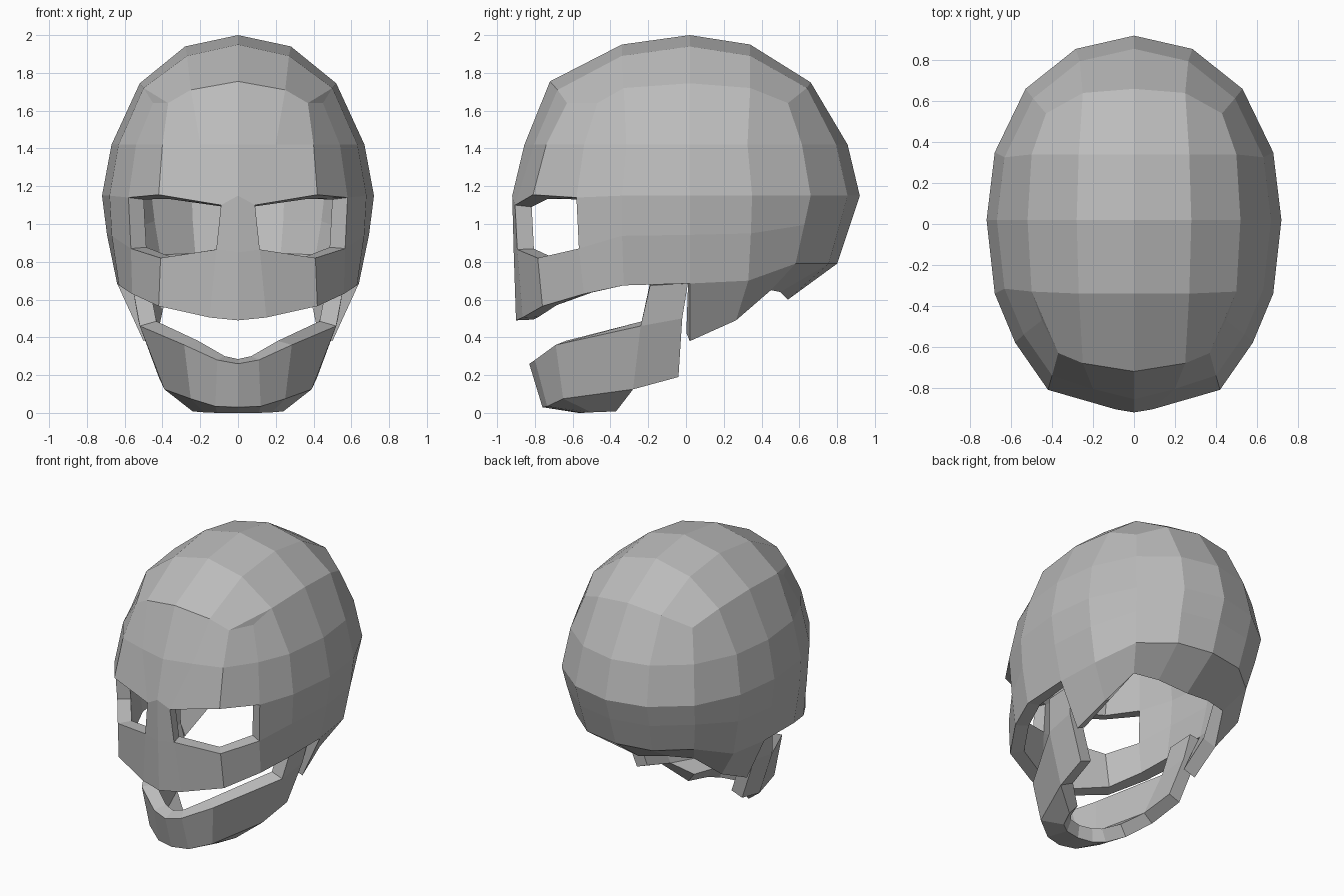
import bpy
import bmesh
from mathutils import Vector

if "Cube" in bpy.data.objects:
    bpy.data.objects.remove(bpy.data.objects["Cube"])

grey = bpy.data.materials.new("plain grey")
grey.diffuse_color = (0.5, 0.5, 0.5, 1)
grey.use_nodes = True
grey.node_tree.nodes["Principled BSDF"].inputs["Base Color"].default_value = grey.diffuse_color


def shell(name, pts, faces, centre, thickness):
    """Half surface -> outward normals -> mirrored and thickened inward."""
    bm = bmesh.new()
    v = {k: bm.verts.new(p) for k, p in pts.items()}
    for f in faces:
        bm.faces.new([v[k] for k in f])
    bmesh.ops.recalc_face_normals(bm, faces=bm.faces)
    bm.normal_update()
    c = Vector(centre)
    if sum(f.normal.dot(f.calc_center_median() - c) for f in bm.faces) < 0:
        bmesh.ops.reverse_faces(bm, faces=bm.faces)
    me = bpy.data.meshes.new(name)
    bm.to_mesh(me)
    bm.free()
    me.materials.append(grey)
    ob = bpy.data.objects.new(name, me)
    bpy.context.collection.objects.link(ob)
    m = ob.modifiers.new("mirror", 'MIRROR')
    m.use_clip = True
    s = ob.modifiers.new("thickness", 'SOLIDIFY')
    s.thickness = thickness
    s.offset = -1
    s.use_even_offset = True


# Helmet rings, each running from front centre (column 0) to back centre (9)
crown = [(0, -.72, 1.755), (.25, -.68, 1.71), (.37, -.63, 1.64), (.45, -.47, 1.64),
         (.5, -.33, 1.72), (.52, .02, 1.745), (.5, .34, 1.72), (.43, .54, 1.64),
         (.25, .64, 1.72), (0, .66, 1.75)]
widest = [(0, -.92, 1.15), (.09, -.905, 1.10), (.42, -.81, 1.155), (.58, -.58, 1.14),
          (.68, -.34, 1.15), (.72, .02, 1.15), (.68, .35, 1.15), (.53, .66, 1.15),
          (.285, .855, 1.15), (0, .92, 1.15)]
edge = [(0, -.90, .49), (.15, -.865, .505), (.42, -.76, .565), (.56, -.54, .63),
        (.63, -.33, .675), (.64, .02, .685), (.61, .33, .70), (.47, .58, .79),
        (.26, .755, .79), (0, .80, .79)]
temple = [(x * .93, y * .93, 1.42) for x, y, z in widest]
temple[1:3] = [(.2, -.805, 1.42), (.40, -.74, 1.42)]
cheek = [((a[0] + b[0]) * .51, (a[1] + b[1]) * .505, (a[2] + b[2]) / 2 + .025)
         for a, b in zip(widest, edge)]
cheek[:4] = [(0, -.912, .85), (.115, -.893, .865), (.41, -.785, .82), (.567, -.567, .87)]
nape = {5: (.50, .02, .38), 6: (.47, .265, .49), 7: (.38, .45, .65),
        8: (.21, .50, .64), 9: (0, .54, .60)}

pts, faces = {}, []
for r, ring in enumerate([crown, temple, widest, cheek, edge]):
    for c, p in enumerate(ring):
        pts[r, c] = p
pts.update({(5, c): p for c, p in nape.items()})
for r in range(5):
    for c in range(9):
        eye_hole = r == 2 and c in (1, 2)
        if not eye_hole and (r + 1, c) in pts:
            faces.append([(r, c), (r, c + 1), (r + 1, c + 1), (r + 1, c)])

# Top of the skull
for i, (y, h) in enumerate([(-.34, 1.95), (.02, 2.0), (.34, 1.95)]):
    pts["mid", i] = (0, y, h)
    pts["off", i] = (.28 if i == 1 else .27, y, h - .06)
for i in range(2):
    faces += [[("mid", i), ("off", i), ("off", i + 1), ("mid", i + 1)],
              [("off", i), (0, 4 + i), (0, 5 + i), ("off", i + 1)]]
faces += [[(0, 0), (0, 1), ("off", 0), ("mid", 0)],
          [(0, 1), (0, 2), (0, 4), ("off", 0)], [(0, 2), (0, 3), (0, 4)],
          [("mid", 2), ("off", 2), (0, 8), (0, 9)],
          [("off", 2), (0, 6), (0, 7), (0, 8)]]
shell("helmet_shell", pts, faces, (0, 0, 1.15), .09)

# Jaw guard: top edge, bottom edge and under-chin lip, then the hinge post
top = [(0, -.83, .26), (.11, -.80, .28), (.285, -.69, .36), (.52, -.24, .46), (.53, -.02, .50)]
low = [(0, -.76, .03), (.12, -.735, .035), (.25, -.65, .075), (.39, -.28, .125), (.42, -.04, .19)]
lip = [(0, -.57, 0), (.11, -.55, 0), (.18, -.50, .003), (.24, -.37, .008)]
jp = {(r, c): p for r, ring in enumerate([top, low, lip]) for c, p in enumerate(ring)}
jp["post", 3] = (.56, -.19, .675)
jp["post", 4] = (.56, .01, .685)
jf = [[(r, c), (r, c + 1), (r + 1, c + 1), (r + 1, c)]
      for r, n in ((0, 4), (1, 3)) for c in range(n)]
jf.append([("post", 3), ("post", 4), (0, 4), (0, 3)])
shell("jaw_guard", jp, jf, (0, -.2, .5), .09)
